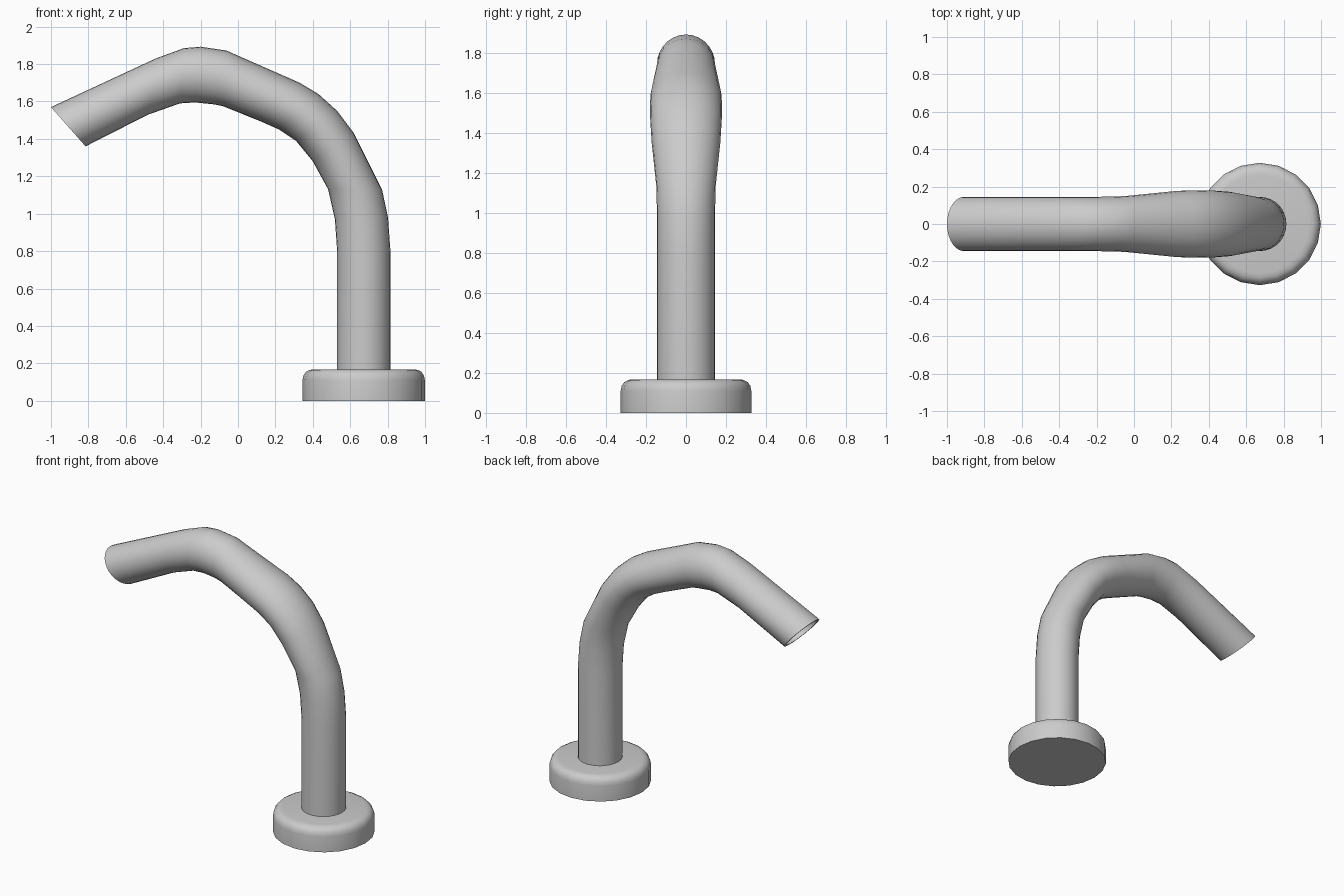
import bpy, math
from mathutils import Vector

if "Cube" in bpy.data.objects:
    bpy.data.objects.remove(bpy.data.objects["Cube"])

N = 28


def make_object(name, rings, angle):
    """Bridge equally sized rings of points and cap both ends."""
    n = len(rings[0])
    verts = [p for ring in rings for p in ring]
    faces = []
    for i in range(len(rings) - 1):
        for j in range(n):
            k = (j + 1) % n
            faces.append((i*n + j, i*n + k, (i+1)*n + k, (i+1)*n + j))
    faces.append(tuple(reversed(range(n))))
    faces.append(tuple(range((len(rings) - 1)*n, len(rings)*n)))
    mesh = bpy.data.meshes.new(name)
    mesh.from_pydata(verts, [], faces)
    ob = bpy.data.objects.new(name, mesh)
    bpy.context.collection.objects.link(ob)
    bpy.ops.object.select_all(action='DESELECT')
    ob.select_set(True)
    bpy.context.view_layer.objects.active = ob
    bpy.ops.object.shade_smooth_by_angle(angle=math.radians(angle))
    return ob


# Round mounting base: (radius, height) profile
profile = [(0.327, 0), (0.327, 0.11), (0.322, 0.135), (0.308, 0.155),
           (0.288, 0.165), (0.265, 0.168)]
make_object("base", [[(0.672 + r*math.cos(2*math.pi*j/20),
                       r*math.sin(2*math.pi*j/20), z) for j in range(20)]
                     for r, z in profile], 40)

# Spout cross-sections: outer x, z, inner x, z, half width in y
sections = [
    (0.815, 0.15, 0.53, 0.15, 0.145),
    (0.815, 0.80, 0.53, 0.80, 0.145),
    (0.802, 0.98, 0.518, 0.97, 0.145),
    (0.77, 1.13, 0.482, 1.13, 0.148),
    (0.62, 1.43, 0.40, 1.28, 0.172),
    (0.53, 1.55, 0.31, 1.39, 0.179),
    (0.43, 1.64, 0.22, 1.45, 0.180),
    (0.33, 1.70, 0.13, 1.49, 0.177),
    (0.00, 1.845, -0.08, 1.575, 0.150),
    (-0.06, 1.872, -0.13, 1.585, 0.147),
    (-0.20, 1.893, -0.23, 1.595, 0.145),
    (-0.29, 1.885, -0.31, 1.59, 0.145),
    (-0.44, 1.83, -0.48, 1.53, 0.145),
    (-1.00, 1.57, -0.815, 1.36, 0.145),
]


def ring(ox, oz, ix, iz, w, scale=1.0, shift=(0, 0, 0)):
    a, b = Vector((ox, 0, oz)), Vector((ix, 0, iz))
    centre, half = (a + b)/2 + Vector(shift), (a - b)/2*scale
    pts = []
    for j in range(N):
        t = 2*math.pi*j/N
        pts.append(centre + half*math.cos(t) + Vector((0, w*scale*math.sin(t), 0)))
    return pts


# Bent spout with a thin rim and recessed outlet
rings = [ring(*s) for s in sections]
rings.append(ring(*sections[-1], scale=0.89))
rings.append(ring(*sections[-1], scale=0.89, shift=(0.10, 0, 0.047)))
spout = make_object("spout", rings, 40)
# Make the faces point outward
bpy.ops.object.mode_set(mode='EDIT')
bpy.ops.mesh.select_all(action='SELECT')
bpy.ops.mesh.normals_make_consistent(inside=False)
bpy.ops.object.mode_set(mode='OBJECT')
